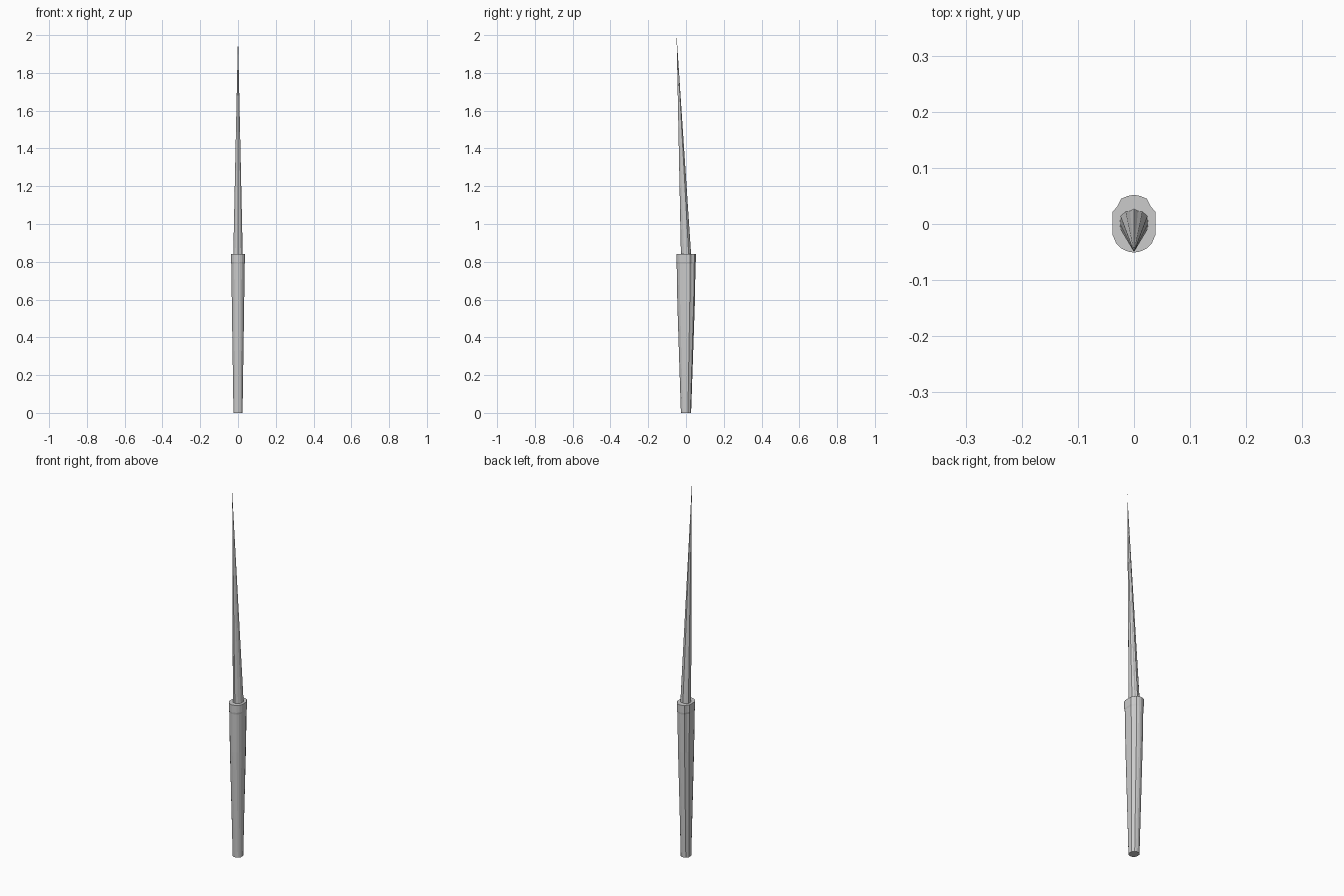
import bpy, bmesh

if "Cube" in bpy.data.objects:
    bpy.data.objects.remove(bpy.data.objects["Cube"])


def loft(name, sections, tip=None):
    """Skin stacked closed sections; close with a flat cap or a point."""
    bm = bmesh.new()
    rings = [[bm.verts.new(p) for p in s] for s in sections]
    n = len(rings[0])
    bm.faces.new(rings[0])
    for a, b in zip(rings, rings[1:]):
        for i in range(n):
            j = (i + 1) % n
            bm.faces.new((a[i], a[j], b[j], b[i]))
    if tip:
        t = bm.verts.new(tip)
        for i in range(n):
            bm.faces.new((rings[-1][i], rings[-1][(i + 1) % n], t))
    else:
        bm.faces.new(rings[-1])
    bmesh.ops.recalc_face_normals(bm, faces=bm.faces)
    me = bpy.data.meshes.new(name)
    bm.to_mesh(me)
    bm.free()
    ob = bpy.data.objects.new(name, me)
    bpy.context.collection.objects.link(ob)
    return ob


def mirrored(half):
    """Half outline from back to front, completed across x = 0."""
    return half + [(-x, y) for x, y in reversed(half[1:-1])]


def section(outline, z, sx=1, sy=1):
    return [(x * sx, y * sy, z) for x, y in outline]


# Handle: oval grip with small finger notches, widening to the collar
grip = mirrored([(0, .052), (.011, .050), (.023, .045), (.030, .031),
                 (.038, .022), (.038, -.020), (.032, -.034),
                 (.022, -.044), (.011, -.049), (0, -.051)])
foot = mirrored([(0, .027), (.009, .025), (.015, .023), (.020, .017),
                 (.024, .010), (.024, -.010), (.020, -.017),
                 (.015, -.023), (.009, -.025), (0, -.027)])
loft("handle", [section(foot, 0),
                section(grip, .58, .86, .90),
                section(grip, .79, .93, .97),
                section(grip, .80),
                section(grip, .84)])

# Spike: faceted cone leaning to the front
base = mirrored([(0, .027), (.007, .023), (.015, .022), (.024, .014),
                 (.025, 0), (.024, -.010), (.015, -.022), (0, -.027)])
loft("spike", [section(base, .82), section(base, .84)], tip=(0, -.05, 2.0))
